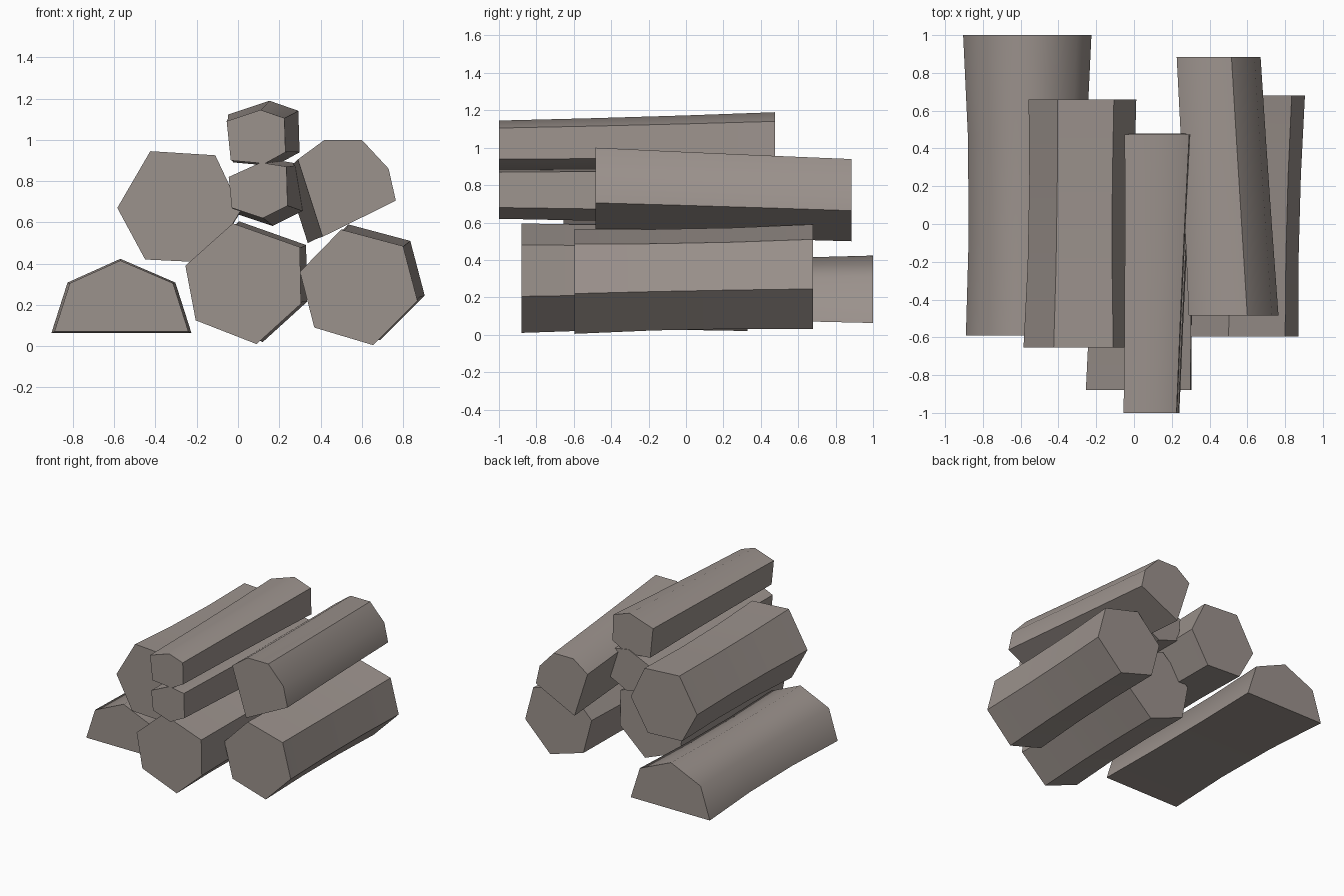
import bpy
import bmesh
import math
from mathutils import Vector

default_cube = bpy.data.objects.get("Cube")
if default_cube:
    bpy.data.objects.remove(default_cube, do_unlink=True)

# Weathered wood colour
wood = bpy.data.materials.new("grey_brown_wood")
wood_colour = (0.33, 0.288, 0.265, 1.0)
wood.use_nodes = True
wood.diffuse_color = wood_colour
wood.node_tree.nodes["Principled BSDF"].inputs["Base Color"].default_value = wood_colour

RING_COUNT = 4


def make_log(name, profile, front, back, shift=(0, 0), taper=1.0, waist=0.0, smooth=40):
    """Loft an (x, z) end profile from front to back, thinning it at the waist."""
    points = [Vector(p) for p in profile]
    centre = sum(points, Vector((0, 0))) / len(points)
    bm = bmesh.new()
    rings = []
    for index in range(RING_COUNT):
        t = index / (RING_COUNT - 1)
        size = (1 + (taper - 1) * t) * (1 - waist * math.sin(math.pi * t))
        middle = centre + Vector(shift) * t
        y = front + (back - front) * t
        ring = []
        for point in points:
            x, z = middle + (point - centre) * size
            ring.append(bm.verts.new((x, y, z)))
        rings.append(ring)
    # Bark sides
    count = len(points)
    for near, far in zip(rings, rings[1:]):
        for i in range(count):
            j = (i + 1) % count
            bm.faces.new((near[i], near[j], far[j], far[i]))
    # Sawn ends
    bm.faces.new(rings[0])
    bm.faces.new(rings[-1])
    bmesh.ops.recalc_face_normals(bm, faces=bm.faces)
    mesh = bpy.data.meshes.new(name)
    bm.to_mesh(mesh)
    bm.free()
    mesh.materials.append(wood)
    log = bpy.data.objects.new(name, mesh)
    bpy.context.collection.objects.link(log)
    bpy.ops.object.select_all(action="DESELECT")
    log.select_set(True)
    bpy.context.view_layer.objects.active = log
    bpy.ops.object.shade_smooth_by_angle(angle=math.radians(smooth))
    return log


# Bottom row
make_log("split_half_log",
         [(-.89, .07), (-.24, .07), (-.315, .305), (-.57, .415), (-.815, .305)],
         front=-.59, back=1, taper=1.045, waist=.07, smooth=56)
make_log("bottom_middle_log",
         [(-.255, .39), (-.025, .595), (.3, .48), (.305, .205), (.09, .01), (-.205, .125)],
         front=-.88, back=.33, shift=(.03, .01), waist=.04)
make_log("bottom_left_log",
         [(.3, .36), (.5, .565), (.8, .485), (.87, .22), (.655, .005), (.37, .09)],
         front=-.595, back=.68, shift=(.035, .025), waist=.04)

# Second row
make_log("upper_right_log",
         [(-.585, .67), (-.425, .945), (-.11, .925), (.015, .66), (-.14, .405), (-.45, .42)],
         front=-.655, back=.66, shift=(.012, -.01), taper=.95, waist=.05)
make_log("upper_left_split_log",
         [(.29, .905), (.42, 1), (.6, 1), (.73, .86), (.765, .705), (.41, .53)],
         front=-.485, back=.885, shift=(-.08, -.05), taper=.935, waist=.01, smooth=42)

# Thin logs stacked at the centre
make_log("thin_lower_log",
         [(-.045, .82), (.11, .89), (.235, .87), (.24, .68), (.12, .62), (-.03, .67)],
         front=-1, back=.48, shift=(.045, -.01), taper=1.2, waist=.02)
make_log("thin_top_log",
         [(-.055, 1.09), (.11, 1.145), (.225, 1.105), (.23, .94), (.13, .885), (-.035, .9)],
         front=-1, back=.475, shift=(.04, .015), taper=1.22, waist=.02)
